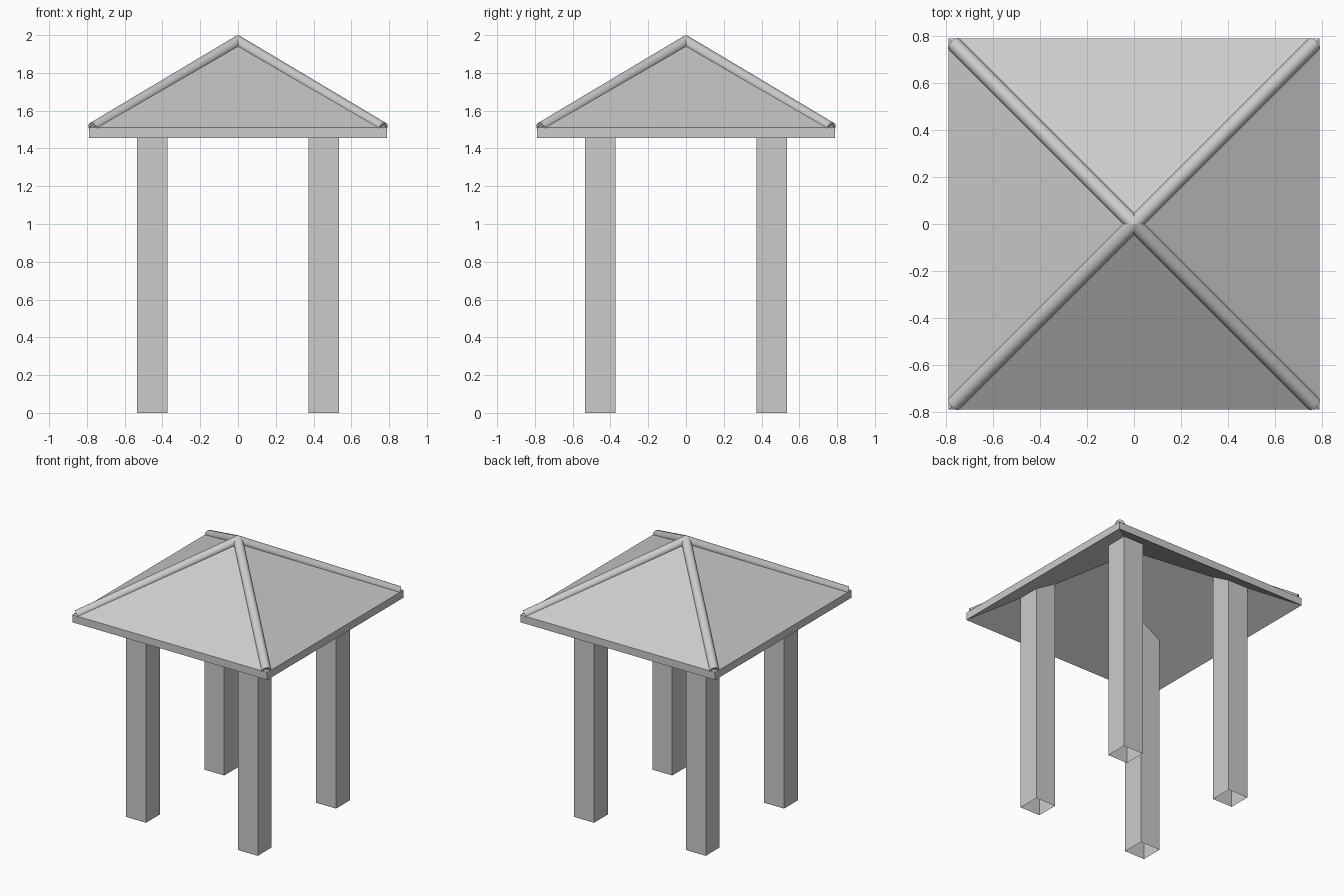
import bpy
import bmesh
from math import sin, cos, pi, atan2, radians
from mathutils import Vector

HALF = 0.79                      # half width of the roof
EAVE_TOP, EAVE_LOW = 1.51, 1.455
APEX_TOP, APEX_LOW = 1.965, 1.92
CORNERS = [(1, 1), (-1, 1), (-1, -1), (1, -1)]

if "Cube" in bpy.data.objects:
    bpy.data.objects.remove(bpy.data.objects["Cube"])

# Single plain material
grey = bpy.data.materials.new("light_grey")
grey.use_nodes = True
COLOUR = (0.6, 0.6, 0.6, 1)
grey.diffuse_color = COLOUR
grey.node_tree.nodes["Principled BSDF"].inputs["Base Color"].default_value = COLOUR


def finish(bm, name, smooth=False):
    bmesh.ops.recalc_face_normals(bm, faces=bm.faces)
    mesh = bpy.data.meshes.new(name)
    bm.to_mesh(mesh)
    bm.free()
    mesh.materials.append(grey)
    obj = bpy.data.objects.new(name, mesh)
    bpy.context.collection.objects.link(obj)
    if smooth:
        bpy.ops.object.select_all(action='DESELECT')
        obj.select_set(True)
        bpy.context.view_layer.objects.active = obj
        bpy.ops.object.shade_smooth_by_angle(angle=radians(40))
    return obj


def bridge(bm, a, b):
    """Quads between two closed rings of vertices."""
    n = len(a)
    for i in range(n):
        j = (i + 1) % n
        bm.faces.new((a[i], a[j], b[j], b[i]))


# Hollow hipped roof: upper and lower pyramid joined by the eave band
bm = bmesh.new()
rings = []
for eave, apex in ((EAVE_TOP, APEX_TOP), (EAVE_LOW, APEX_LOW)):
    ring = [bm.verts.new((sx * HALF, sy * HALF, eave)) for sx, sy in CORNERS]
    tip = bm.verts.new((0, 0, apex))
    for i in range(4):
        bm.faces.new((ring[i], ring[(i + 1) % 4], tip))
    rings.append(ring)
bridge(bm, *rings)
finish(bm, "roof")


# Square posts, open at the foot, rising to the sloping underside
def underside(x, y):
    return APEX_LOW - (APEX_LOW - EAVE_LOW) * max(abs(x), abs(y)) / HALF


POST_AT, POST_HALF = 0.453, 0.081
for k, (sx, sy) in enumerate(CORNERS):
    bm = bmesh.new()
    plan = [(sx * POST_AT + u * POST_HALF, sy * POST_AT + v * POST_HALF) for u, v in CORNERS]
    foot = [bm.verts.new((x, y, 0)) for x, y in plan]
    head = [bm.verts.new((x, y, underside(x, y) + 0.01)) for x, y in plan]
    bridge(bm, foot, head)
    finish(bm, f"post_{k + 1}")

# Round hip ridges, mitred together at the apex
RADIUS, SIDES, REACH = 0.032, 24, 0.768
START = Vector((0, 0, 1.965))
for k, (sx, sy) in enumerate(CORNERS):
    bm = bmesh.new()
    end = Vector((sx * REACH, sy * REACH, 1.507))
    axis = (end - START).normalized()
    out = Vector((sx, sy, 0)).normalized()
    side = Vector((-out.y, out.x, 0))
    tilt = atan2(-axis.z, axis.dot(out))
    normal = out * sin(tilt) + Vector((0, 0, cos(tilt)))
    inner, outer = [], []
    for i in range(SIDES):
        t = 2 * pi * i / SIDES
        offset = RADIUS * (cos(t) * normal + sin(t) * side)
        slide = (abs(RADIUS * sin(t)) - offset.dot(out)) / cos(tilt)
        inner.append(bm.verts.new(START + offset + axis * slide))
        outer.append(bm.verts.new(end + offset))
    bridge(bm, inner, outer)
    bm.faces.new(outer)
    finish(bm, f"hip_ridge_{k + 1}", smooth=True)
